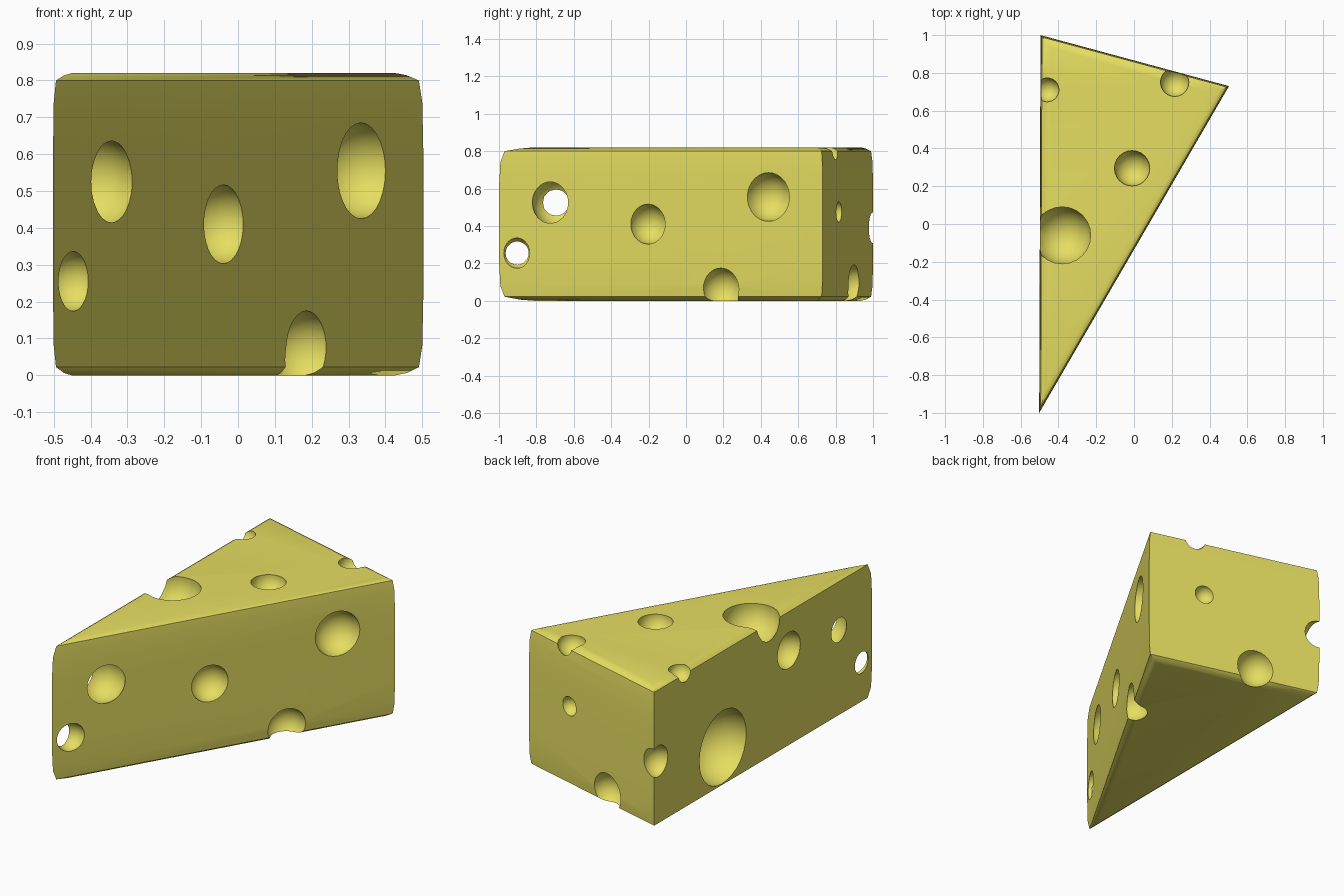
import bpy, bmesh, math
from mathutils import Vector, Matrix

if "Cube" in bpy.data.objects:
    bpy.data.objects.remove(bpy.data.objects["Cube"])

# Wedge outline (back left, tip, right) and its incentre, used for insetting
corners = [Vector((-0.495, 1.0)), Vector((-0.502, -1.0)), Vector((0.503, 0.73))]
sides = [(corners[(i + 1) % 3] - corners[(i + 2) % 3]).length for i in range(3)]
centre = sum((c * s for c, s in zip(corners, sides)), Vector((0, 0))) / sum(sides)
e1, e2 = corners[1] - corners[0], corners[2] - corners[0]
inradius = abs(e1.x * e2.y - e1.y * e2.x) / sum(sides)


def make_object(name, bm):
    bmesh.ops.recalc_face_normals(bm, faces=bm.faces)
    mesh = bpy.data.meshes.new(name)
    bm.to_mesh(mesh)
    bm.free()
    obj = bpy.data.objects.new(name, mesh)
    bpy.context.collection.objects.link(obj)
    return obj


# Cheese body: stacked triangular rings (height, inset) with softened rims
rings = [(0, 0.05), (0.006, 0.03), (0.022, 0.008), (0.08, 0.002), (0.22, 0),
         (0.60, 0), (0.74, 0.002), (0.80, 0.008), (0.814, 0.03), (0.82, 0.05)]
bm = bmesh.new()
loops = []
for z, inset in rings:
    pts = [centre + (c - centre) * (1 - inset / inradius) for c in corners]
    loops.append([bm.verts.new((p.x, p.y, z)) for p in pts])
for a, b in zip(loops, loops[1:]):
    for i in range(3):
        j = (i + 1) % 3
        bm.faces.new((a[i], a[j], b[j], b[i]))
bm.faces.new(loops[0])
bm.faces.new(loops[-1])
cheese = make_object("cheese_wedge", bm)

# Holes: x, y, z, radius
holes = [
    # slanted right side
    (-0.396, -0.695, 0.525, 0.127), (-0.450, -0.903, 0.255, 0.081),
    (-0.045, -0.20, 0.41, 0.107), (0.335, 0.44, 0.555, 0.130),
    (0.18, 0.19, 0.065, 0.110),
    # top
    (-0.38, -0.06, 0.80, 0.153), (-0.01, 0.295, 0.815, 0.094),
    (-0.46, 0.71, 0.812, 0.064), (0.215, 0.75, 0.81, 0.076),
    # left side
    (-0.497, -0.236, 0.58, 0.105), (-0.495, 0.37, 0.245, 0.215),
    # back and back left corner
    (0.18, 0.818, 0.475, 0.055), (-0.12, 0.90, 0.085, 0.108),
    (-0.50, 0.965, 0.39, 0.09),
]
bm = bmesh.new()
for x, y, z, r in holes:
    bmesh.ops.create_uvsphere(bm, u_segments=24, v_segments=14, radius=r,
                              matrix=Matrix.Translation((x, y, z)))
cutter = make_object("hole_cutter", bm)

# Carve the holes
mod = cheese.modifiers.new("holes", 'BOOLEAN')
mod.operation = 'DIFFERENCE'
mod.solver = 'EXACT'
mod.object = cutter
bpy.context.view_layer.objects.active = cheese
cheese.select_set(True)
bpy.ops.object.modifier_apply(modifier=mod.name)
bpy.data.objects.remove(cutter)
bpy.ops.object.shade_smooth_by_angle(angle=math.radians(35))

# Yellow cheese colour
mat = bpy.data.materials.new("cheese_yellow")
mat.diffuse_color = (0.79, 0.73, 0.12, 1)
mat.use_nodes = True
mat.node_tree.nodes["Principled BSDF"].inputs["Base Color"].default_value = mat.diffuse_color
cheese.data.materials.clear()
cheese.data.materials.append(mat)
